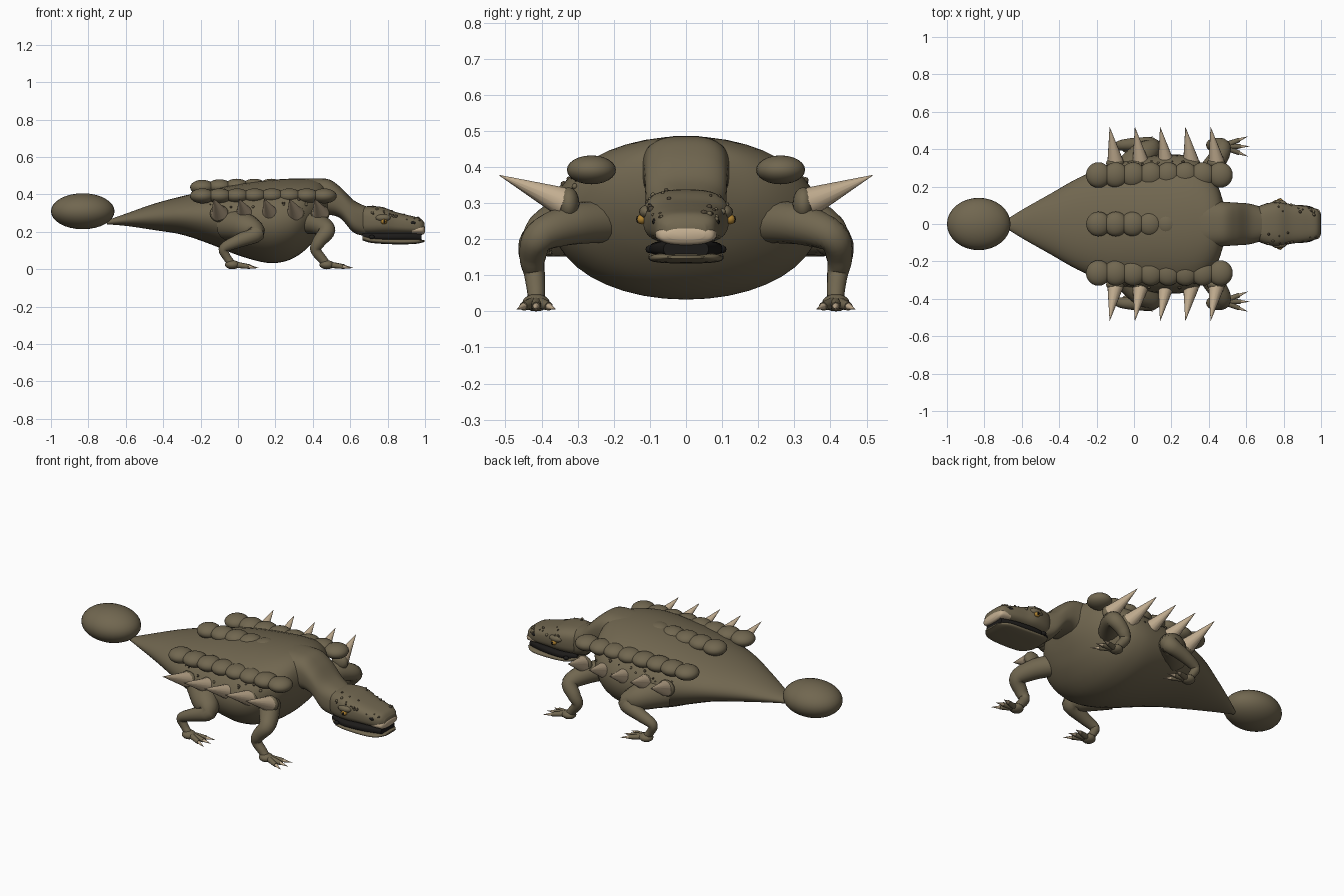
import bpy, bmesh, math, random
from mathutils import Vector

random.seed(4)
cube = bpy.data.objects.get("Cube")
if cube:
    bpy.data.objects.remove(cube, do_unlink=True)


def material(name, rgb):
    m = bpy.data.materials.new(name)
    m.use_nodes = True
    m.diffuse_color = (*rgb, 1)
    bsdf = next(n for n in m.node_tree.nodes if n.type == "BSDF_PRINCIPLED")
    bsdf.inputs["Base Color"].default_value = (*rgb, 1)
    return m


HIDE = material("olive_hide", (0.165, 0.135, 0.08))
HORN = material("pale_horn", (0.54, 0.42, 0.28))
DARK = material("mouth_black", (0.012, 0.011, 0.01))
GOLD = material("eye_gold", (0.42, 0.22, 0.03))
WART = material("dark_wart", (0.08, 0.062, 0.038))


def finish(name, bm, mat, angle=50):
    bmesh.ops.recalc_face_normals(bm, faces=bm.faces)
    me = bpy.data.meshes.new(name)
    bm.to_mesh(me)
    bm.free()
    me.materials.append(mat)
    ob = bpy.data.objects.new(name, me)
    bpy.context.collection.objects.link(ob)
    bpy.ops.object.select_all(action="DESELECT")
    ob.select_set(True)
    bpy.context.view_layer.objects.active = ob
    bpy.ops.object.shade_smooth_by_angle(angle=math.radians(angle))
    return ob


def spline(rows, t):
    """Smooth curve through the rows, t counted in rows."""
    i = min(int(t), len(rows) - 2)
    f = t - i
    p = [Vector(rows[min(max(k, 0), len(rows) - 1)]) for k in range(i - 1, i + 3)]
    return 0.5 * (2 * p[1] + (p[2] - p[0]) * f
                  + (2 * p[0] - 5 * p[1] + 4 * p[2] - p[3]) * f ** 2
                  + (3 * p[1] - p[0] - 3 * p[2] + p[3]) * f ** 3)


def skin(name, rings, mat):
    bm = bmesh.new()
    loops = [[bm.verts.new(co) for co in ring] for ring in rings]
    n = len(loops[0])
    for a, b in zip(loops, loops[1:]):
        for k in range(n):
            bm.faces.new((a[k], a[(k + 1) % n], b[(k + 1) % n], b[k]))
    bm.faces.new(loops[0])
    bm.faces.new(loops[-1])
    return finish(name, bm, mat)


def section(rows, t, a, power):
    """Point on an upright section given as x, top, bottom, half width."""
    x, top, bottom, half = spline(rows, t)
    c, s = math.cos(a), math.sin(a)
    e = 2 / power
    return Vector((x, half * math.copysign(abs(c) ** e, c),
                   (top + bottom) / 2 + (top - bottom) / 2 * math.copysign(abs(s) ** e, s)))


def hull(name, rows, mat, power=2.0, sides=40, steps=6):
    count = (len(rows) - 1) * steps
    skin(name, [[section(rows, i / steps, 2 * math.pi * k / sides, power) for k in range(sides)]
                for i in range(count + 1)], mat)


def tube(name, rows, mat, sides=16, steps=6):
    """Round limb through x, y, z, radius rows."""
    rings = []
    last = len(rows) - 1
    for i in range(last * steps + 1):
        t = i / steps
        p = spline(rows, t)
        d = (spline(rows, min(t + .05, last)) - spline(rows, max(t - .05, 0))).xyz.normalized()
        u = d.cross(Vector((0, 1, 0.15))).normalized()
        v = d.cross(u)
        rings.append([p.xyz + p.w * (u * math.cos(a) + v * math.sin(a))
                      for a in (2 * math.pi * k / sides for k in range(sides))])
    return skin(name, rings, mat)


def ball(name, centre, radii, mat, segs=24):
    bm = bmesh.new()
    bmesh.ops.create_uvsphere(bm, u_segments=segs, v_segments=segs // 2, radius=1)
    for v in bm.verts:
        v.co = Vector(centre) + Vector([a * b for a, b in zip(v.co, radii)])
    return finish(name, bm, mat)


def spike(name, base, tip, radius, mat, sides=14):
    base, tip = Vector(base), Vector(tip)
    bm = bmesh.new()
    bmesh.ops.create_cone(bm, cap_ends=True, segments=sides, radius1=radius,
                          radius2=radius * .02, depth=(tip - base).length)
    q = (tip - base).to_track_quat("Z", "Y")
    for v in bm.verts:
        v.co = q @ v.co + (base + tip) / 2
    return finish(name, bm, mat)


# Trunk, tapering into the tail
TRUNK = [(-.70, .262, .24, .012), (-.6, .297, .232, .075), (-.45, .35, .21, .16),
         (-.3, .39, .185, .245), (-.15, .425, .135, .31), (0, .455, .075, .35),
         (.15, .475, .035, .37), (.25, .483, .042, .37), (.33, .485, .08, .345),
         (.4, .482, .145, .28), (.45, .465, .22, .2), (.485, .43, .29, .09)]
hull("trunk", TRUNK, HIDE, 2.05)
ball("tail_club", (-.83, 0, .31), (.17, .14, .096), HIDE, 32)

# Neck and head
hull("neck", [(.34, .484, .3, .13), (.42, .486, .28, .125), (.49, .479, .29, .118),
              (.55, .437, .27, .114), (.62, .368, .195, .108), (.7, .33, .175, .085)], HIDE, 2.8)
SKULL = [(.635, .325, .2, .075), (.69, .337, .187, .104), (.77, .333, .187, .119),
         (.84, .307, .188, .106), (.92, .287, .188, .094), (.975, .272, .19, .08),
         (.997, .248, .205, .055)]
hull("skull", SKULL, HIDE, 3.0)
hull("lower_jaw", [(.665, .185, .155, .07), (.72, .17, .14, .1), (.85, .163, .133, .103),
                   (.95, .162, .136, .092), (.998, .155, .146, .05)], HIDE, 3.0)
hull("mouth_inside", [(.665, .2, .155, .07), (.75, .198, .15, .1), (.88, .198, .15, .091),
                      (.98, .195, .15, .062)], DARK, 3.0)
hull("beak", [(.93, .235, .186, .085), (.965, .243, .184, .084), (.99, .237, .186, .075),
              (1.0, .225, .198, .05)], HORN, 2.4)

# Armour row along the spine
for i in range(7):
    ball(f"spine_scute_{i}", (-.19 + .092 * i, 0, .438 + min(i, 2) * .003), (.066, .066, .04), HIDE)


def foot(label, x, y, side):
    """Three spread toes with claws, starting at the ankle pad."""
    ball(label + "_foot_pad", (x, y, .024), (.04, .038, .024), HIDE, 16)
    for i, turn in enumerate((-.38, 0, .38)):
        dx, dy = math.cos(turn), math.sin(turn) * side
        at = lambda r, z: (x + dx * r, y + dy * r, z)
        tube(f"{label}_toe_{i}", [(*at(0, .026), .018), (*at(.05, .02), .015),
                                  (*at(.095, .014), .012)], HIDE, 10, 3)
        spike(f"{label}_claw_{i}", at(.088, .015), at(.145, .006), .0105, HORN, 10)


for side, label in ((1, "left"), (-1, "right")):
    # Flank armour row and side spikes
    for i in range(8):
        ball(f"{label}_flank_scute_{i}", (-.19 + .093 * i, side * .262, .392),
             (.067, .068, .04), HIDE)
    for i in range(5):
        x = -.1 + .135 * i
        ball(f"{label}_spike_socket_{i}", (x, side * .325, .298), (.05, .03, .046), HIDE, 16)
        spike(f"{label}_side_spike_{i}", (x, side * .335, .3), (x - .03, side * .517, .377),
              .043, HORN)

    # Front leg: shoulder, elbow, wrist
    tube(label + "_front_leg", [(.36, side * .22, .25, .06), (.43, side * .32, .24, .056),
                                (.475, side * .405, .207, .045), (.435, side * .425, .15, .036),
                                (.415, side * .42, .105, .029), (.45, side * .415, .055, .025),
                                (.475, side * .415, .025, .022)], HIDE)
    foot(label + "_front", .475, side * .415, side)

    # Hind leg: hip, knee, ankle
    tube(label + "_hind_leg", [(-.05, side * .26, .24, .085), (.04, side * .36, .225, .075),
                               (.095, side * .415, .19, .048), (.0, side * .425, .15, .036),
                               (-.075, side * .42, .112, .027), (-.06, side * .415, .065, .022),
                               (-.03, side * .415, .026, .021)], HIDE)
    foot(label + "_hind", -.03, side * .415, side)

    # Eye, brow, nostril and mouth corner
    ball(label + "_brow", (.775, side * .108, .275), (.042, .022, .02), HIDE, 16)
    ball(label + "_eye", (.78, side * .122, .255), (.017, .015, .014), GOLD, 16)
    ball(label + "_pupil", (.782, side * .134, .255), (.006, .004, .01), DARK, 12)
    ball(label + "_nostril", (.93, side * .085, .248), (.022, .009, .01), DARK, 12)
    ball(label + "_mouth_corner", (.715, side * .1, .172), (.016, .012, .011), DARK, 12)

    # Skin warts on head and flank
    for i in range(16):
        p = section(SKULL, random.uniform(1.2, 5), random.uniform(.25, 1.3), 3.0)
        r = random.uniform(.004, .009)
        ball(f"{label}_head_wart_{i}", (p.x, side * p.y, p.z), (r, r, r), (HIDE, WART)[i % 2], 8)
    for i in range(14):
        p = section(TRUNK, random.uniform(4, 8.5), random.uniform(.1, .5), 2.05)
        r = random.uniform(.004, .009)
        ball(f"{label}_flank_wart_{i}", (p.x, side * p.y, p.z), (r, r, r), (HIDE, WART)[i % 2], 8)
